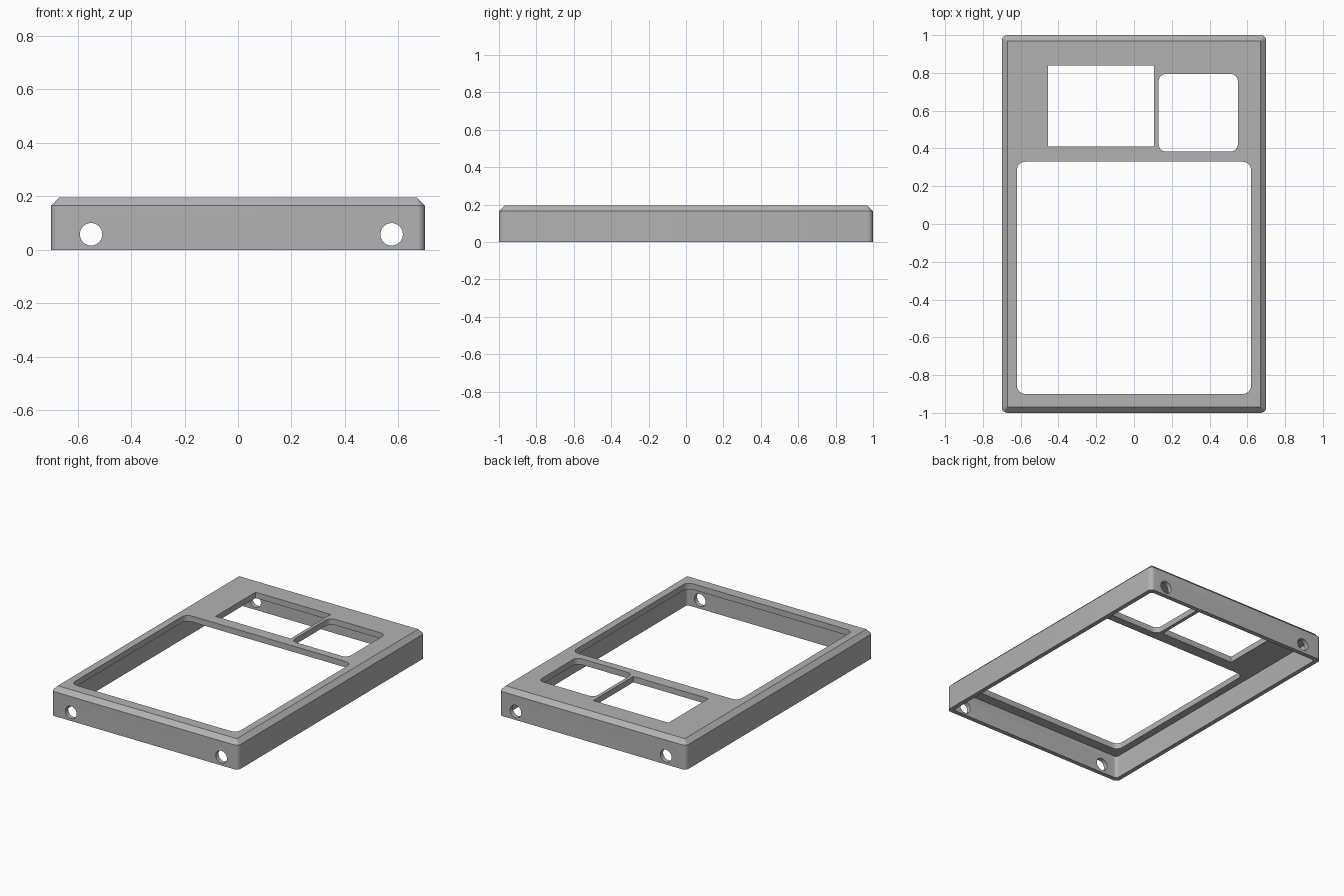
import bpy, bmesh, math
from mathutils import Matrix

if "Cube" in bpy.data.objects:
    bpy.data.objects.remove(bpy.data.objects["Cube"], do_unlink=True)

HALF_X, HALF_Y, HEIGHT = 0.7, 1.0, 0.195
BEVEL, WALL, PLATE = 0.03, 0.03, 0.04

grey = bpy.data.materials.new("plain grey")
grey.use_nodes = True
color = (0.45, 0.45, 0.45, 1)
grey.diffuse_color = color
grey.node_tree.nodes["Principled BSDF"].inputs["Base Color"].default_value = color


def outline(x0, x1, y0, y1, radius, steps=6):
    """Points of a rectangle with rounded corners, anticlockwise."""
    corners = [(x1, y1, -1, -1), (x0, y1, 1, -1), (x0, y0, 1, 1), (x1, y0, -1, 1)]
    points = []
    for i, (x, y, sx, sy) in enumerate(corners):
        for k in range(steps + 1):
            a = math.pi / 2 * (i + k / steps)
            points.append((x + sx * radius + radius * math.cos(a),
                           y + sy * radius + radius * math.sin(a)))
    return points


def make_object(name, bm):
    bmesh.ops.recalc_face_normals(bm, faces=bm.faces)
    mesh = bpy.data.meshes.new(name)
    bm.to_mesh(mesh)
    bm.free()
    mesh.materials.append(grey)
    ob = bpy.data.objects.new(name, mesh)
    bpy.context.collection.objects.link(ob)
    return ob


def loft(name, layers):
    """Solid through a stack of (outline, height) layers."""
    bm = bmesh.new()
    rings = [[bm.verts.new((x, y, z)) for x, y in pts] for pts, z in layers]
    n = len(rings[0])
    for low, high in zip(rings, rings[1:]):
        for i in range(n):
            j = (i + 1) % n
            bm.faces.new((low[i], low[j], high[j], high[i]))
    bm.faces.new(rings[0])
    bm.faces.new(rings[-1])
    bmesh.ops.remove_doubles(bm, verts=bm.verts, dist=0.0001)
    return make_object(name, bm)


def prism(name, x0, x1, y0, y1, radius, z0, z1):
    pts = outline(x0, x1, y0, y1, radius)
    return loft(name, [(pts, z0), (pts, z1)])


# Outer body with a chamfered top edge
side = outline(-HALF_X, HALF_X, -HALF_Y, HALF_Y, BEVEL)
top = outline(-HALF_X + BEVEL, HALF_X - BEVEL, -HALF_Y + BEVEL, HALF_Y - BEVEL, 0.001)
cover = loft("cover_frame", [(side, 0), (side, HEIGHT - BEVEL), (top, HEIGHT)])

# Hollow underside and the three openings in the top plate
ix, iy = HALF_X - WALL, HALF_Y - WALL
cutters = [
    prism("cavity_cutter", -ix, ix, -iy, iy, 0.02, -0.1, HEIGHT - PLATE),
    prism("large_window_cutter", -0.62, 0.62, -0.9, 0.33, 0.045, 0.05, 0.3),
    prism("square_window_cutter", 0.13, 0.55, 0.383, 0.795, 0.04, 0.05, 0.3),
    prism("sharp_window_cutter", -0.455, 0.107, 0.41, 0.838, 0.001, 0.05, 0.3),
]

# Round holes running through the front and back walls
for label, x in (("right", -0.55), ("left", 0.575)):
    bm = bmesh.new()
    bmesh.ops.create_cone(bm, cap_ends=True, segments=32, radius1=0.042, radius2=0.042,
                          depth=2.4, matrix=Matrix.Translation((x, 0, 0.058))
                          @ Matrix.Rotation(math.pi / 2, 4, 'X'))
    cutters.append(make_object(label + "_hole_cutter", bm))

# Cut everything, then remove the cutters
bpy.context.view_layer.objects.active = cover
cover.select_set(True)
for cutter in cutters:
    mod = cover.modifiers.new(cutter.name, 'BOOLEAN')
    mod.operation = 'DIFFERENCE'
    mod.solver = 'EXACT'
    mod.object = cutter
    bpy.ops.object.modifier_apply(modifier=mod.name)
    bpy.data.objects.remove(cutter, do_unlink=True)

bpy.ops.object.shade_smooth_by_angle(angle=math.radians(30))
